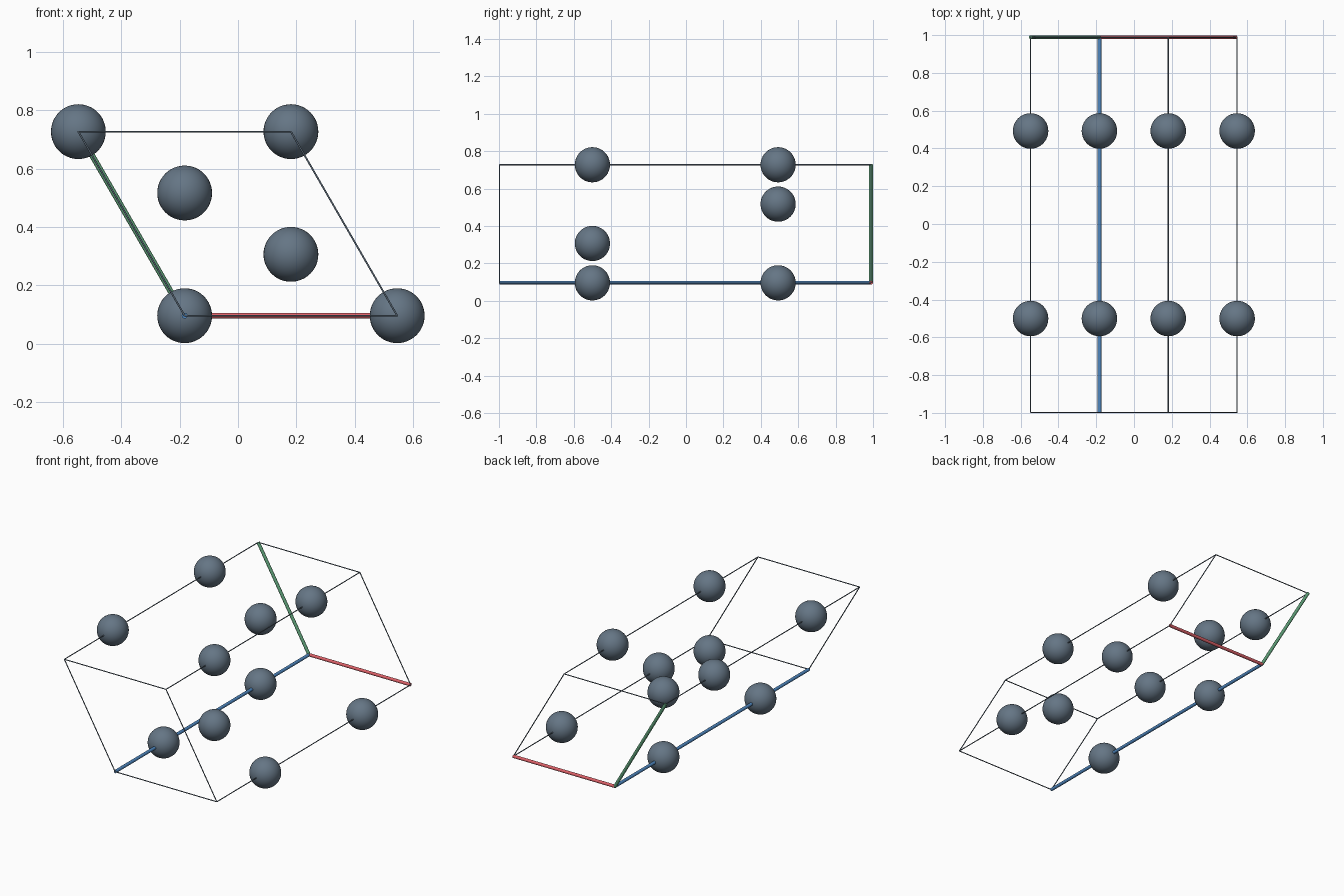
import bpy
from mathutils import Vector

if "Cube" in bpy.data.objects:
    bpy.data.objects.remove(bpy.data.objects["Cube"])


def material(name, rgb):
    m = bpy.data.materials.new(name)
    m.diffuse_color = (*rgb, 1)
    m.use_nodes = True
    m.node_tree.nodes["Principled BSDF"].inputs["Base Color"].default_value = m.diffuse_color
    return m


SLATE = material("slate_grey", (0.13, 0.18, 0.235))
RED = material("axis_red", (0.72, 0.12, 0.14))
GREEN = material("axis_green", (0.12, 0.37, 0.20))
BLUE = material("axis_blue", (0.08, 0.25, 0.54))

# Cell origin and its three edge vectors (rhombic base, long depth)
ORIGIN = Vector((-0.183, 0.989, 0.096))
A = Vector((0.729, 0, 0))
B = Vector((-0.3645, 0, 0.6313))
C = Vector((0, -1.986, 0))


def at(u, v, w):
    return ORIGIN + A * u + B * v + C * w


def finish(name, mat):
    ob = bpy.context.object
    ob.name = name
    ob.data.materials.append(mat)
    bpy.ops.object.shade_smooth_by_angle()
    return ob


def rod(name, p, q, radius, mat):
    d = q - p
    bpy.ops.mesh.primitive_cylinder_add(vertices=16, radius=radius, depth=d.length, location=(p + q) / 2,
                                        rotation=d.to_track_quat('Z', 'Y').to_euler())
    finish(name, mat)


def ball(name, p):
    bpy.ops.mesh.primitive_uv_sphere_add(segments=40, ring_count=24, radius=0.094, location=p)
    finish(name, SLATE)


# Coloured axes meeting at the origin corner
O = at(0, 0, 0)
rod("red_axis", O, at(1, 0, 0), 0.01, RED)
rod("green_axis", O, at(0, 1, 0), 0.01, GREEN)
rod("blue_axis", O, at(0, 0, 1), 0.01, BLUE)

# Remaining thin cell edges
for i in (0, 1):
    for j in (0, 1):
        if i or j:
            rod("cell_edge_across", at(0, i, j), at(1, i, j), 0.003, SLATE)
            rod("cell_edge_slanted", at(i, 0, j), at(i, 1, j), 0.003, SLATE)
            rod("cell_edge_long", at(i, j, 0), at(i, j, 1), 0.003, SLATE)

# Atoms on the long edges, plus one inside each layer
for w in (0.25, 0.75):
    for u in (0, 1):
        for v in (0, 1):
            ball("edge_atom", at(u, v, w))
ball("inner_atom_back", at(1 / 3, 2 / 3, 0.25))
ball("inner_atom_front", at(2 / 3, 1 / 3, 0.75))
